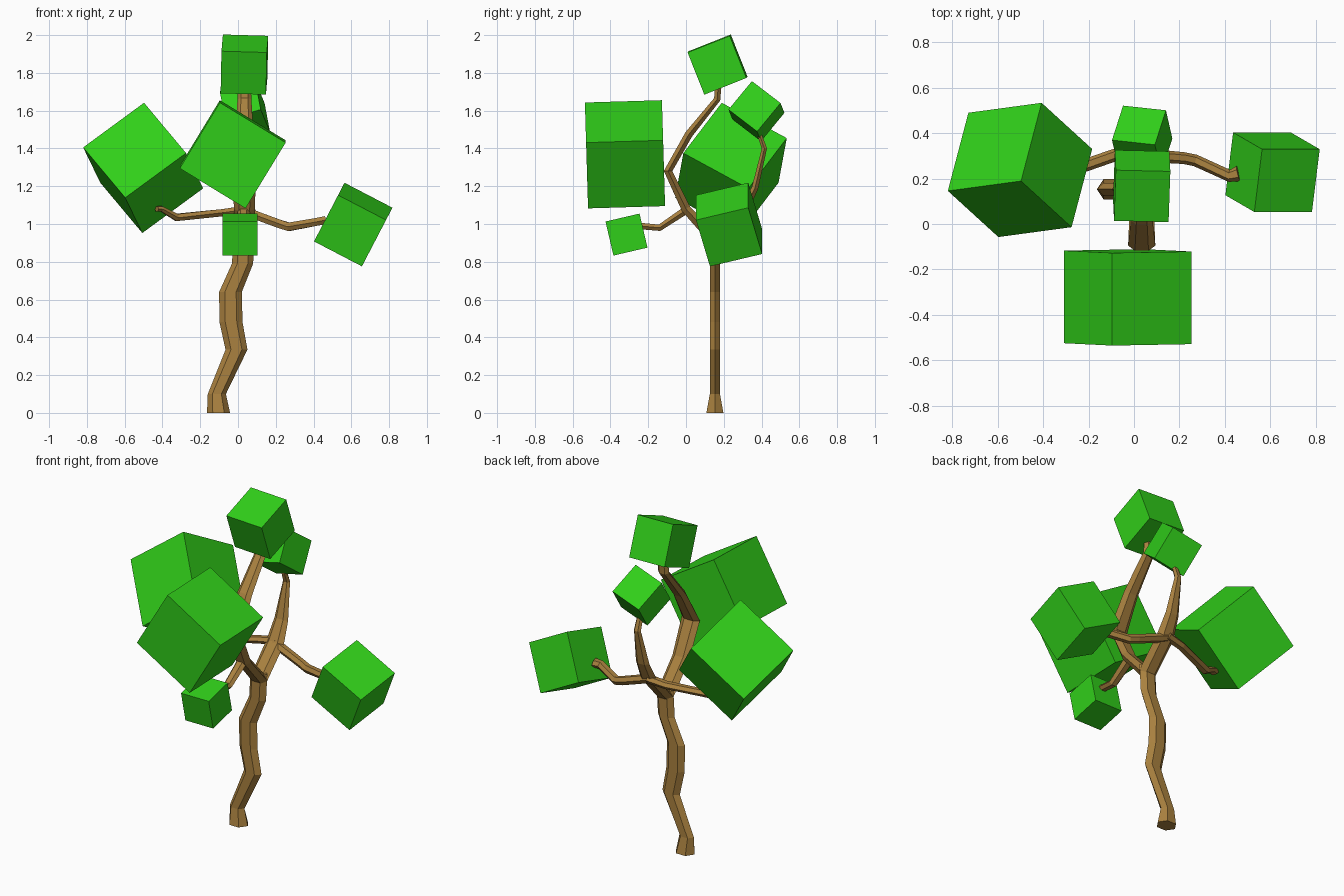
import bpy, bmesh, math
from mathutils import Vector, Matrix

if "Cube" in bpy.data.objects:
    bpy.data.objects.remove(bpy.data.objects["Cube"])


def material(name, color):
    m = bpy.data.materials.new(name)
    m.diffuse_color = color
    m.use_nodes = True
    m.node_tree.nodes["Principled BSDF"].inputs["Base Color"].default_value = m.diffuse_color
    return m


BARK = material("bark", (0.40, 0.22, 0.05, 1))
LEAF = material("leaf", (0.03, 0.62, 0.01, 1))
X, Y, Z = Vector((1, 0, 0)), Vector((0, 1, 0)), Vector((0, 0, 1))


def finish(bm, name, mat):
    bmesh.ops.recalc_face_normals(bm, faces=bm.faces)
    me = bpy.data.meshes.new(name)
    bm.to_mesh(me)
    bm.free()
    me.materials.append(mat)
    ob = bpy.data.objects.new(name, me)
    bpy.context.collection.objects.link(ob)
    return ob


def limb(name, path, side, flat=False, sides=6):
    """Six-sided tapered tube; each path entry is x, y, z, half width, half depth."""
    bm = bmesh.new()
    pts = [Vector(p[:3]) for p in path]
    rings = []
    for i, p in enumerate(pts):
        t = Vector()
        if i > 0:
            t += (p - pts[i - 1]).normalized()
        if i < len(pts) - 1:
            t += (pts[i + 1] - p).normalized()
        t = Z if flat else t.normalized()
        u = (side - t * side.dot(t)).normalized()
        v = t.cross(u)
        ring = []
        for k in range(sides):
            a = 2 * math.pi * k / sides
            ring.append(bm.verts.new(p + u * path[i][3] * math.cos(a)
                                     + v * path[i][4] * math.sin(a)))
        rings.append(ring)
    for a, b in zip(rings, rings[1:]):
        for k in range(sides):
            n = (k + 1) % sides
            bm.faces.new((a[k], a[n], b[n], b[k]))
    bm.faces.new(rings[0])
    bm.faces.new(rings[-1])
    return finish(bm, name, BARK)


def leaf_block(name, centre, size, e1, e2):
    """Cube turned so that its edges follow e1 and e2."""
    a = Vector(e1).normalized()
    b = Vector(e2)
    b = (b - a * b.dot(a)).normalized()
    rot = Matrix((a, b, a.cross(b))).transposed().to_4x4()
    bm = bmesh.new()
    bmesh.ops.create_cube(bm, size=size, matrix=Matrix.Translation(centre) @ rot)
    return finish(bm, name, LEAF)


# Crooked trunk
limb("trunk", [
    (-.103, .153, 0, .061, .052), (-.112, .153, .10, .048, .031),
    (-.008, .153, .335, .058, .030), (-.037, .153, .48, .061, .030),
    (-.040, .153, .64, .060, .030), (.024, .153, .79, .056, .030),
    (.033, .153, .95, .056, .032)], X, flat=True)

# Two main limbs splitting forward and backward
limb("front_limb", [
    (.033, .155, .91, .056, .032), (.034, .00, 1.08, .056, .028),
    (.034, -.095, 1.28, .060, .026), (.034, .015, 1.475, .048, .024),
    (.034, .165, 1.66, .037, .020), (.034, .172, 1.75, .034, .020)], X)
limb("back_limb", [
    (.033, .150, .91, .056, .032), (.034, .305, 1.07, .058, .026),
    (.034, .365, 1.19, .045, .020), (.034, .415, 1.40, .023, .016),
    (.034, .39, 1.47, .020, .014)], X)

# Side branches and the low front branch
limb("right_branch", [
    (.03, .305, 1.07, .030, .026), (.22, .29, 1.00, .026, .026),
    (.27, .28, .985, .026, .026), (.42, .212, 1.012, .027, .024),
    (.46, .222, 1.02, .034, .024)], Y)
limb("left_branch", [
    (.03, .32, 1.075, .028, .024), (-.08, .305, 1.06, .028, .022),
    (-.325, .22, 1.035, .028, .022), (-.405, .185, 1.08, .028, .016),
    (-.43, .175, 1.08, .028, .016)], Y)
limb("low_branch", [
    (.03, .01, 1.08, .034, .024), (.03, -.14, .98, .028, .020),
    (.03, -.25, .99, .026, .020)], X)

# Foliage blocks
leaf_block("left_leaves", (-.502, .238, 1.297), .402,
           (-.326, -.044, -.239), (.226, -.198, -.255))
leaf_block("front_leaves", (-.028, -.323, 1.369), .408,
           (0, 1, .03), (.853, 0, -.52))
leaf_block("low_leaves", (.010, -.315, .944), .185,
           (0, .18, .042), (1, 0, 0))
leaf_block("right_leaves", (.610, .228, .997), .286,
           (.248, 0, -.129), (-.13, .075, -.249))
leaf_block("top_leaves", (.034, .167, 1.844), .240,
           (.008, .2275, .09), (1, 0, -.02))
leaf_block("back_leaves", (.036, .373, 1.597), .197,
           (.049, .153, -.117), (.028, -.122, -.149))
